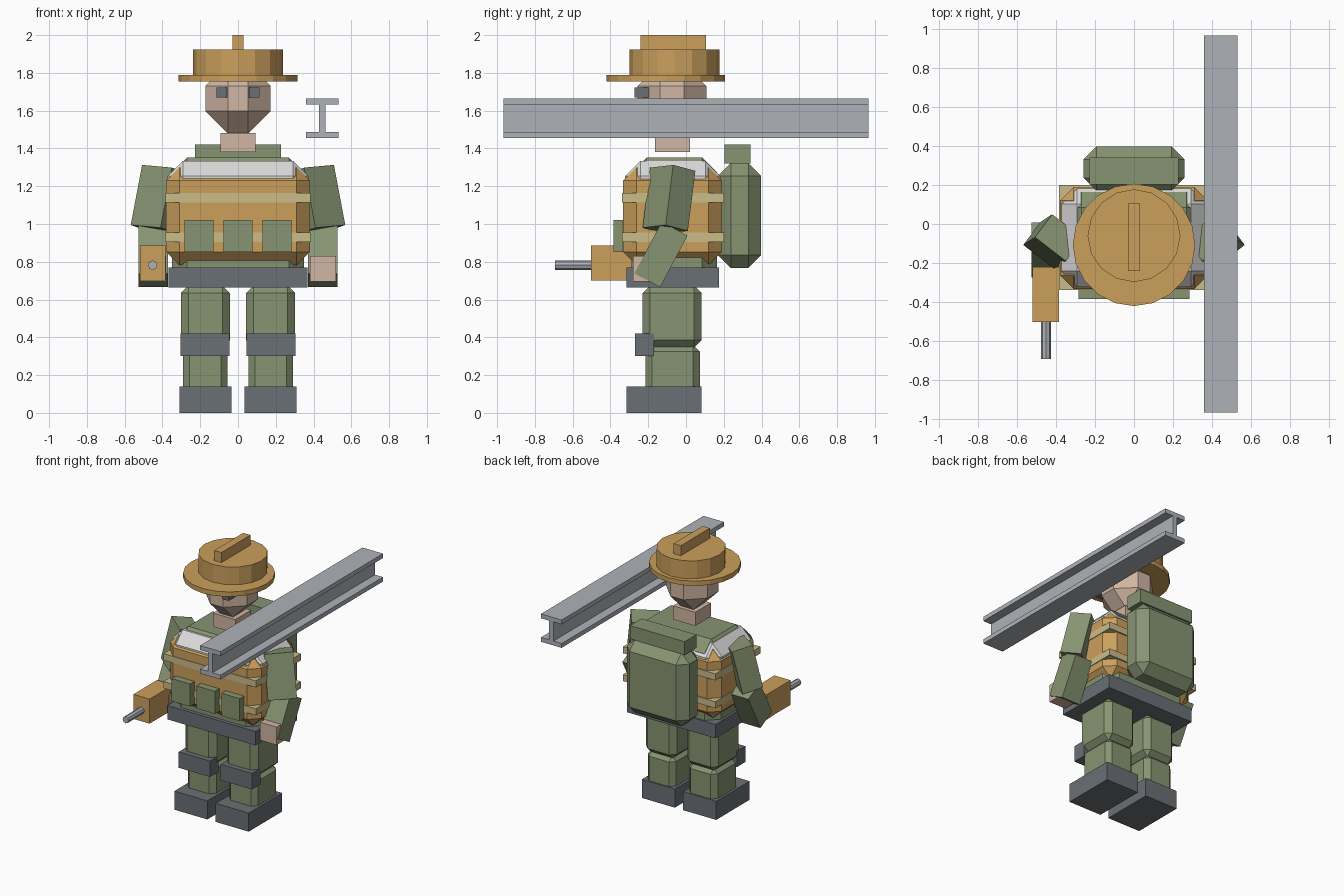
import bpy, bmesh, math
from mathutils import Matrix, Vector

if "Cube" in bpy.data.objects:
    bpy.data.objects.remove(bpy.data.objects["Cube"])


def mat(name, r, g, b):
    lin = lambda c: ((c / 255 + 0.055) / 1.055) ** 2.4 if c > 10 else c / 3294
    m = bpy.data.materials.new(name)
    m.diffuse_color = (lin(r), lin(g), lin(b), 1)
    m.use_nodes = True
    m.node_tree.nodes["Principled BSDF"].inputs["Base Color"].default_value = m.diffuse_color
    return m


ORANGE = mat("orange", 204, 160, 92)
GREEN = mat("olive green", 135, 148, 114)
DARK = mat("dark grey", 106, 112, 118)
STEEL = mat("steel grey", 174, 178, 184)
WHITE = mat("white", 218, 218, 218)
TAN = mat("light tan", 203, 188, 138)
SKIN = mat("skin", 208, 182, 163)


def finish(name, bm, material):
    bmesh.ops.recalc_face_normals(bm, faces=bm.faces)
    me = bpy.data.meshes.new(name)
    bm.to_mesh(me)
    bm.free()
    me.materials.append(material)
    ob = bpy.data.objects.new(name, me)
    bpy.context.collection.objects.link(ob)
    return ob


def box(name, x, y, z, material, bevel=0):
    """Axis-aligned box from (min, max) ranges, with optional flat chamfer."""
    bm = bmesh.new()
    size = [r[1] - r[0] for r in (x, y, z)]
    mid = [(r[0] + r[1]) / 2 for r in (x, y, z)]
    bmesh.ops.create_cube(bm, size=1, matrix=Matrix.Translation(mid) @ Matrix.Diagonal((*size, 1)))
    if bevel:
        bmesh.ops.bevel(bm, geom=bm.edges[:], offset=bevel, segments=1,
                        profile=0.5, affect='EDGES', clamp_overlap=True)
    return finish(name, bm, material)


def limb(name, top, bottom, width, depth, side, material):
    """Box between two points; side is the rough direction of its width."""
    top, bottom = Vector(top), Vector(bottom)
    w = (top - bottom).normalized()
    u = Vector(side)
    u = (u - w * u.dot(w)).normalized()
    v = w.cross(u)
    rot = Matrix((u, v, w)).transposed().to_4x4()
    bm = bmesh.new()
    bmesh.ops.create_cube(bm, size=1, matrix=Matrix.Translation((top + bottom) / 2) @ rot
                          @ Matrix.Diagonal((width, depth, (top - bottom).length, 1)))
    return finish(name, bm, material)


def disc(name, centre, radius, depth, sides, material, rot=Matrix()):
    bm = bmesh.new()
    bmesh.ops.create_cone(bm, cap_ends=True, segments=sides, radius1=radius, radius2=radius,
                          depth=depth, matrix=Matrix.Translation(centre) @ rot)
    return finish(name, bm, material)


# Legs, arms and eyes on both sides
for s, side in ((-1, "right"), (1, "left")):
    def span(a, b):
        return tuple(sorted((s * a, s * b)))
    box(side + "_boot", span(0.035, 0.31), (-0.315, 0.083), (0, 0.14), DARK)
    box(side + "_lower_leg", span(0.055, 0.292), (-0.215, 0.073), (0.1, 0.36), GREEN, 0.035)
    box(side + "_upper_leg", span(0.043, 0.303), (-0.23, 0.083), (0.345, 0.675), GREEN, 0.04)
    box(side + "_knee_pad", span(0.045, 0.305), (-0.27, -0.17), (0.3, 0.42), DARK)
    limb(side + "_upper_arm", (s * 0.385, -0.07, 1.29), (s * 0.445, -0.11, 0.972),
         0.20, 0.15, (s * 0.8, 0.6, 0), GREEN)
    limb(side + "_forearm", (s * 0.448, -0.06, 0.975), (s * 0.448, -0.205, 0.702),
         0.155, 0.155, (1, 0, 0), GREEN)
    box(side + "_hand", span(0.38, 0.518), (-0.28, -0.14), (0.695, 0.83), SKIN)
    box(side + "_eye", span(0.057, 0.113), (-0.272, -0.19), (1.67, 1.722), DARK)

# Torso, collar layer and vest
box("belt", (-0.368, 0.368), (-0.315, 0.175), (0.665, 0.77), DARK)
box("torso", (-0.35, 0.35), (-0.288, 0.165), (0.68, 1.352), GREEN, 0.08)
box("collar_layer", (-0.372, 0.372), (-0.322, 0.182), (1.0, 1.333), WHITE, 0.08)
box("vest", (-0.38, 0.38), (-0.333, 0.19), (0.782, 1.30), ORANGE, 0.07)
for i, z in enumerate((0.905, 1.115)):
    box(f"vest_strap_{i + 1}", (-0.385, 0.385), (-0.338, 0.2), (z, z + 0.05), TAN)
for i, x in enumerate((-0.207, 0, 0.207)):
    box(f"pouch_{i + 1}", (x - 0.077, x + 0.077), (-0.385, -0.3), (0.852, 1.022), GREEN)

# Backpack with its roll
box("backpack", (-0.26, 0.26), (0.17, 0.397), (0.768, 1.322), GREEN, 0.067)
box("pack_roll", (-0.228, 0.228), (0.203, 0.342), (1.32, 1.42), GREEN)

# Head and hat
box("neck", (-0.093, 0.093), (-0.165, 0.022), (1.38, 1.483), SKIN)
box("head", (-0.173, 0.173), (-0.256, 0.108), (1.48, 1.85), SKIN, 0.119)
disc("hat_brim", (0, -0.107, 1.772), 0.314, 0.036, 20, ORANGE)
disc("hat_crown", (0, -0.06, 1.853), 0.238, 0.142, 16, ORANGE)
box("hat_ridge", (-0.03, 0.03), (-0.24, 0.105), (1.9, 2.0), ORANGE)

# Drill in the right hand
box("drill_body", (-0.52, -0.385), (-0.503, -0.22), (0.7, 0.885), ORANGE)
disc("drill_bit", (-0.452, -0.59, 0.782), 0.025, 0.205, 8, STEEL, Matrix.Rotation(math.pi / 2, 4, 'X'))

# Steel beam: I profile extruded along y
profile = [(0.086, 0.105), (0.086, 0.072), (0.018, 0.072)]
profile += [(x, -z) for x, z in reversed(profile)]
profile += [(-x, z) for x, z in reversed(profile)]
bm = bmesh.new()
face = bm.faces.new([bm.verts.new((0.446 + x, -0.967, 1.56 + z)) for x, z in profile])
new = bmesh.ops.extrude_face_region(bm, geom=[face])["geom"]
bmesh.ops.translate(bm, vec=(0, 1.934, 0), verts=[v for v in new if isinstance(v, bmesh.types.BMVert)])
finish("steel_beam", bm, STEEL)
